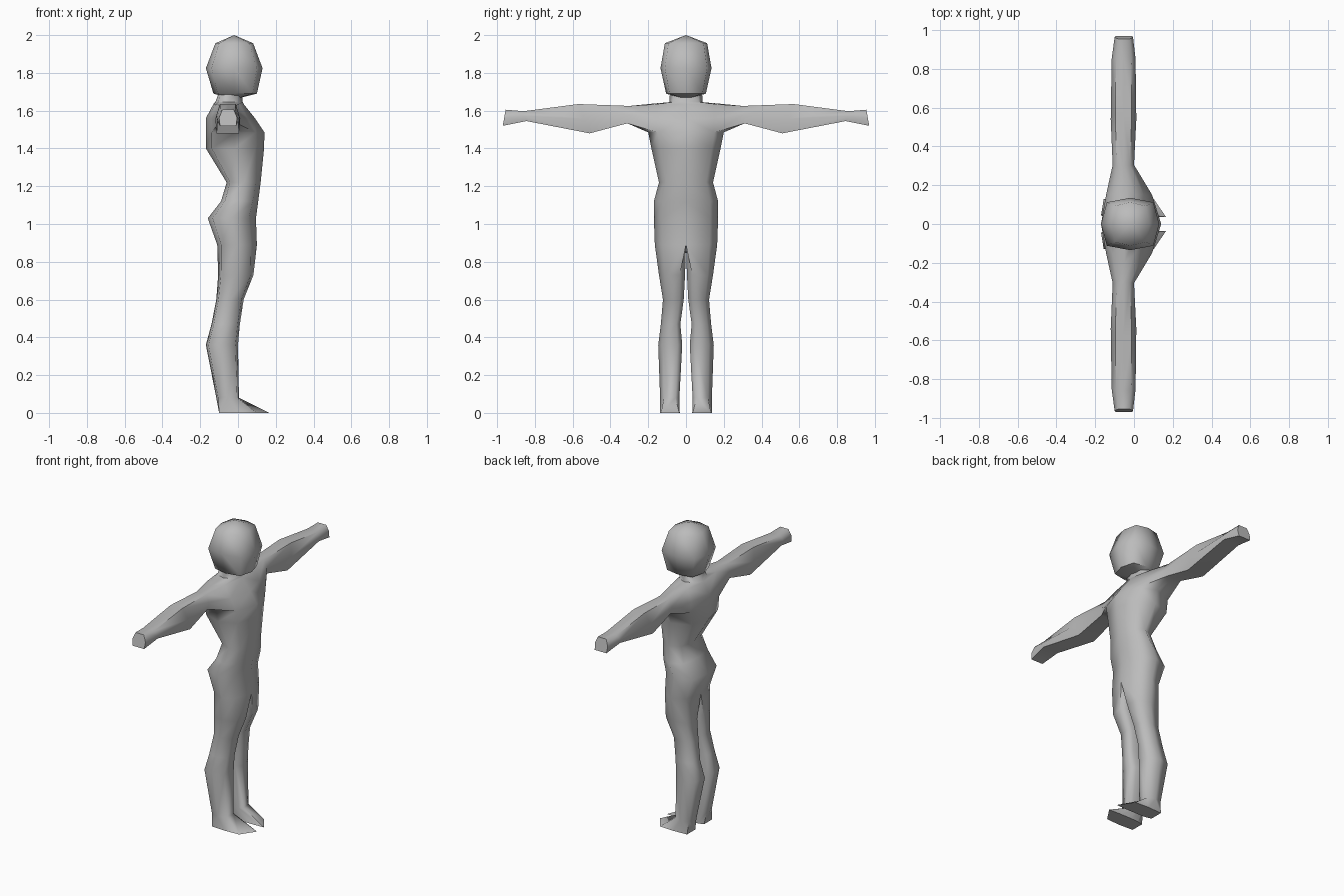
import bpy, bmesh

if "Cube" in bpy.data.objects:
    bpy.data.objects.remove(bpy.data.objects["Cube"])

skin = bpy.data.materials.new("plain grey")
skin.diffuse_color = (0.5, 0.5, 0.5, 1)
skin.use_nodes = True
skin.node_tree.nodes["Principled BSDF"].inputs["Base Color"].default_value = skin.diffuse_color


def bridge(bm, a, b, closed=True, skip=()):
    """Join two rings of equal length with quads."""
    n = len(a)
    for i in range(n if closed else n - 1):
        if i not in skip:
            j = (i + 1) % n
            bm.faces.new((a[i], a[j], b[j], b[i]))


def finish(bm, name, mirror=False):
    bmesh.ops.recalc_face_normals(bm, faces=bm.faces)
    mesh = bpy.data.meshes.new(name)
    bm.to_mesh(mesh)
    bm.free()
    mesh.materials.append(skin)
    obj = bpy.data.objects.new(name, mesh)
    bpy.context.collection.objects.link(obj)
    bpy.context.view_layer.objects.active = obj
    obj.select_set(True)
    if mirror:
        mod = obj.modifiers.new("mirror", 'MIRROR')
        mod.use_axis = (False, True, False)
        mod.use_clip = True
        bpy.ops.object.modifier_apply(modifier="mirror")
    bpy.ops.object.shade_smooth_by_angle(angle=1.15)
    obj.select_set(False)


# Body: one half, mirrored across y
bm = bmesh.new()
new = lambda pts: [bm.verts.new(p) for p in pts]

# Neck and torso half rings: z, front x, back x, half width
rows = [(1.70, 0.02, -0.10, 0.085), (1.645, 0.025, -0.12, 0.088),
        (1.635, 0.03, -0.13, 0.20), (1.56, 0.09, -0.17, 0.20),
        (1.485, 0.14, -0.17, 0.20), (1.40, 0.138, -0.17, 0.183),
        (1.22, 0.12, -0.06, 0.143), (1.12, 0.107, -0.09, 0.17),
        (1.03, 0.095, -0.16, 0.17), (0.89, 0.10, -0.11, 0.165)]
torso = []
for z, f, b, w in rows:
    d = f - b
    torso.append(new([(f, 0, z), (f - 0.15 * d, 0.75 * w, z), ((f + b) / 2, w, z),
                      (b + 0.1 * d, 0.75 * w, z), (b, 0, z)]))
for k in range(len(torso) - 1):
    bridge(bm, torso[k], torso[k + 1], False, (1, 2) if k in (2, 3) else ())

# Arm, growing from the opening in the side of the chest
t, m, l = torso[2:5]
ring = [t[1], t[2], t[3], m[3], l[3], l[2], l[1], m[1]]
# top y, bottom y, front x, back x, top z, bottom z
for yt, yb, f, b, zt, zb in [(0.30, 0.31, 0.0, -0.11, 1.625, 1.533),
                             (0.57, 0.51, 0.012, -0.12, 1.635, 1.48),
                             (0.86, 0.845, 0.008, -0.115, 1.597, 1.545),
                             (0.955, 0.97, -0.005, -0.10, 1.605, 1.52)]:
    c, ym, zm, d = (f + b) / 2, (yt + yb) / 2, (zt + zb) / 2, f - b
    nxt = new([(f - 0.18 * d, yt, zt), (c, yt, zt), (b + 0.18 * d, yt, zt), (b, ym, zm),
               (b + 0.05 * d, yb, zb), (c, yb, zb), (f - 0.05 * d, yb, zb), (f, ym, zm)])
    bridge(bm, ring, nxt)
    ring = nxt
bm.faces.new(ring)

# Leg, growing from the lower torso ring plus the crotch line
f, b = 0.10, -0.11
ring = torso[-1] + new([(b + (f - b) * s, 0, 0.90) for s in (0.25, 0.5, 0.75)])
# z, front x, back x, inner y, outer y
for z, f, b, i, o in [(0.73, 0.082, -0.105, 0.005, 0.143), (0.60, 0.03, -0.115, 0.012, 0.122),
                      (0.47, 0.01, -0.14, 0.03, 0.133), (0.36, 0.0, -0.17, 0.02, 0.147),
                      (0.08, 0.005, -0.115, 0.035, 0.137)]:
    d, w, c = f - b, o - i, (f + b) / 2
    nxt = new([(f, i + 0.2 * w, z), (f - 0.08 * d, i + 0.8 * w, z), (c, o, z),
               (b + 0.08 * d, i + 0.85 * w, z), (b, i + 0.2 * w, z),
               (b + 0.2 * d, i, z), (c, i, z), (f - 0.2 * d, i, z)])
    bridge(bm, ring, nxt)
    ring = nxt

# Foot with a slanted toe
sole = new([(0.165, 0.036, 0), (0.10, 0.132, 0), (0, 0.137, 0), (-0.10, 0.132, 0),
            (-0.10, 0.045, 0), (-0.06, 0.035, 0), (0, 0.033, 0), (0.08, 0.033, 0)])
bridge(bm, ring, sole)
bm.faces.new(sole)
finish(bm, "body", True)

# Head: squarish rounded block, z, front x, back x, half width
bm = bmesh.new()
tip = bm.verts.new((-0.02, 0, 2.0))
base = bm.verts.new((-0.02, 0, 1.66))
head = []
for z, f, b, w in [(1.957, 0.08, -0.12, 0.112), (1.825, 0.13, -0.17, 0.135),
                   (1.69, 0.10, -0.13, 0.105)]:
    c, r = (f + b) / 2, (f - b) / 2
    head.append(new([(c + r * u, w * v, z) for u, v in
                     [(1, 0), (.8, .83), (0, 1), (-.8, .83), (-1, 0), (-.8, -.83), (0, -1), (.8, -.83)]]))
bridge(bm, head[0], head[1])
bridge(bm, head[1], head[2])
for rim, pole in ((head[0], tip), (head[2], base)):
    for i in range(0, 8, 2):
        bm.faces.new((pole, rim[i], rim[i + 1], rim[(i + 2) % 8]))
finish(bm, "head")
